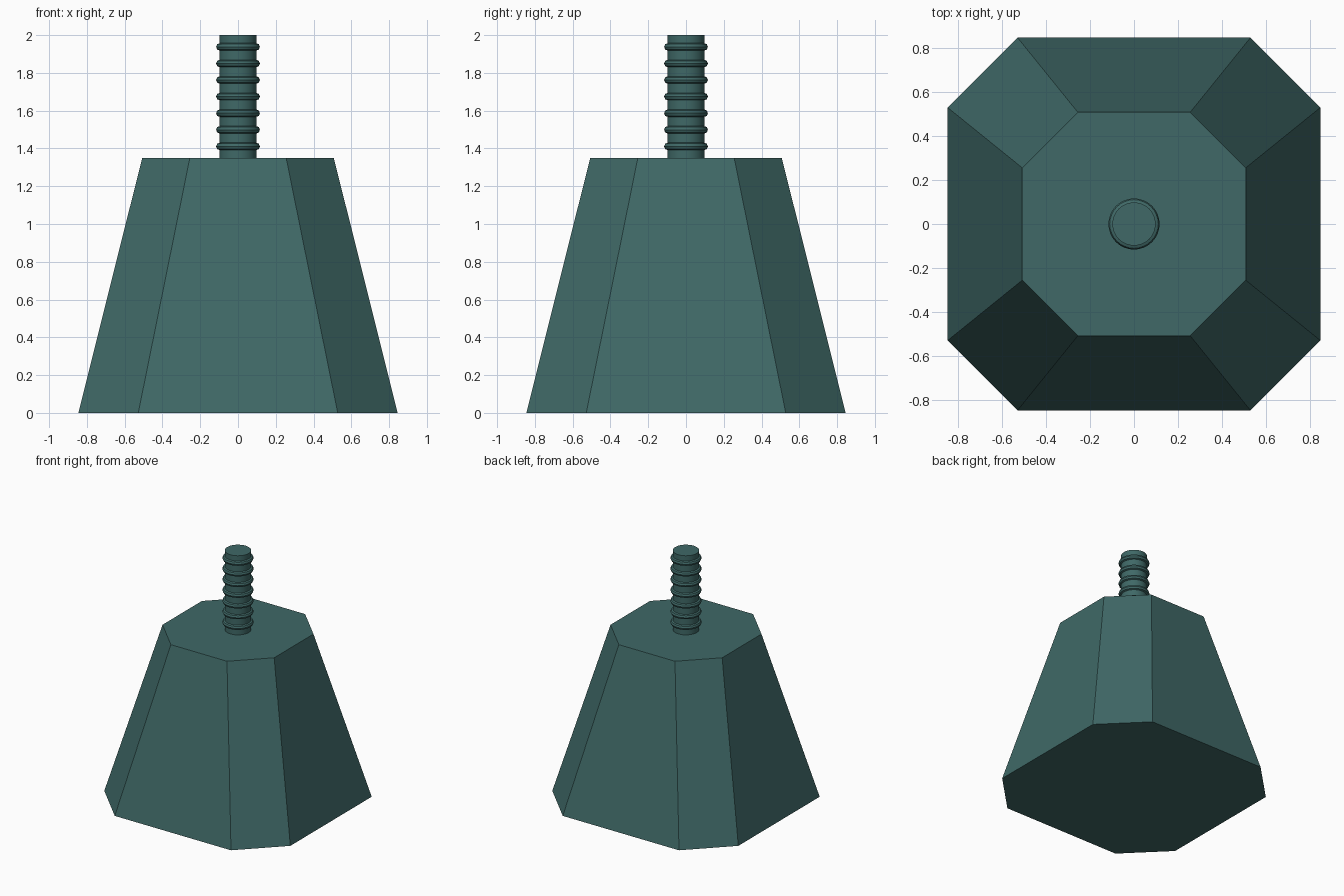
import bpy, bmesh

if "Cube" in bpy.data.objects:
    bpy.data.objects.remove(bpy.data.objects["Cube"])

mat = bpy.data.materials.new("dark_teal")
mat.diffuse_color = (0.05, 0.14, 0.135, 1)
mat.use_nodes = True
mat.node_tree.nodes["Principled BSDF"].inputs["Base Color"].default_value = mat.diffuse_color


def octagon(bm, half, corner, z):
    """Square with cut corners, counter-clockwise."""
    pts = [(half, -corner), (half, corner), (corner, half), (-corner, half),
           (-half, corner), (-half, -corner), (-corner, -half), (corner, -half)]
    return [bm.verts.new((x, y, z)) for x, y in pts]


# Tapered octagonal body
bm = bmesh.new()
low = octagon(bm, 0.845, 0.528, 0)
top = octagon(bm, 0.507, 0.255, 1.35)
bm.faces.new(low[::-1])
bm.faces.new(top)
for i in range(8):
    j = (i + 1) % 8
    bm.faces.new((low[i], low[j], top[j], top[i]))
mesh = bpy.data.meshes.new("tapered_body")
bm.to_mesh(mesh)
bm.free()
body = bpy.data.objects.new("tapered_body", mesh)
bpy.context.collection.objects.link(body)
mesh.materials.append(mat)


def finish(name):
    ob = bpy.context.object
    ob.name = name
    ob.data.materials.append(mat)
    bpy.ops.object.shade_smooth_by_angle()


# Threaded stud: plain rod with evenly spaced rings
bpy.ops.mesh.primitive_cylinder_add(vertices=32, radius=0.098, depth=0.65,
                                    location=(0, 0, 1.675))
finish("stud_rod")

for i in range(7):
    bpy.ops.mesh.primitive_torus_add(major_radius=0.096, minor_radius=0.02,
                                     major_segments=32, minor_segments=8,
                                     location=(0, 0, 1.411 + 0.0878 * i))
    finish(f"thread_ring_{i + 1}")
